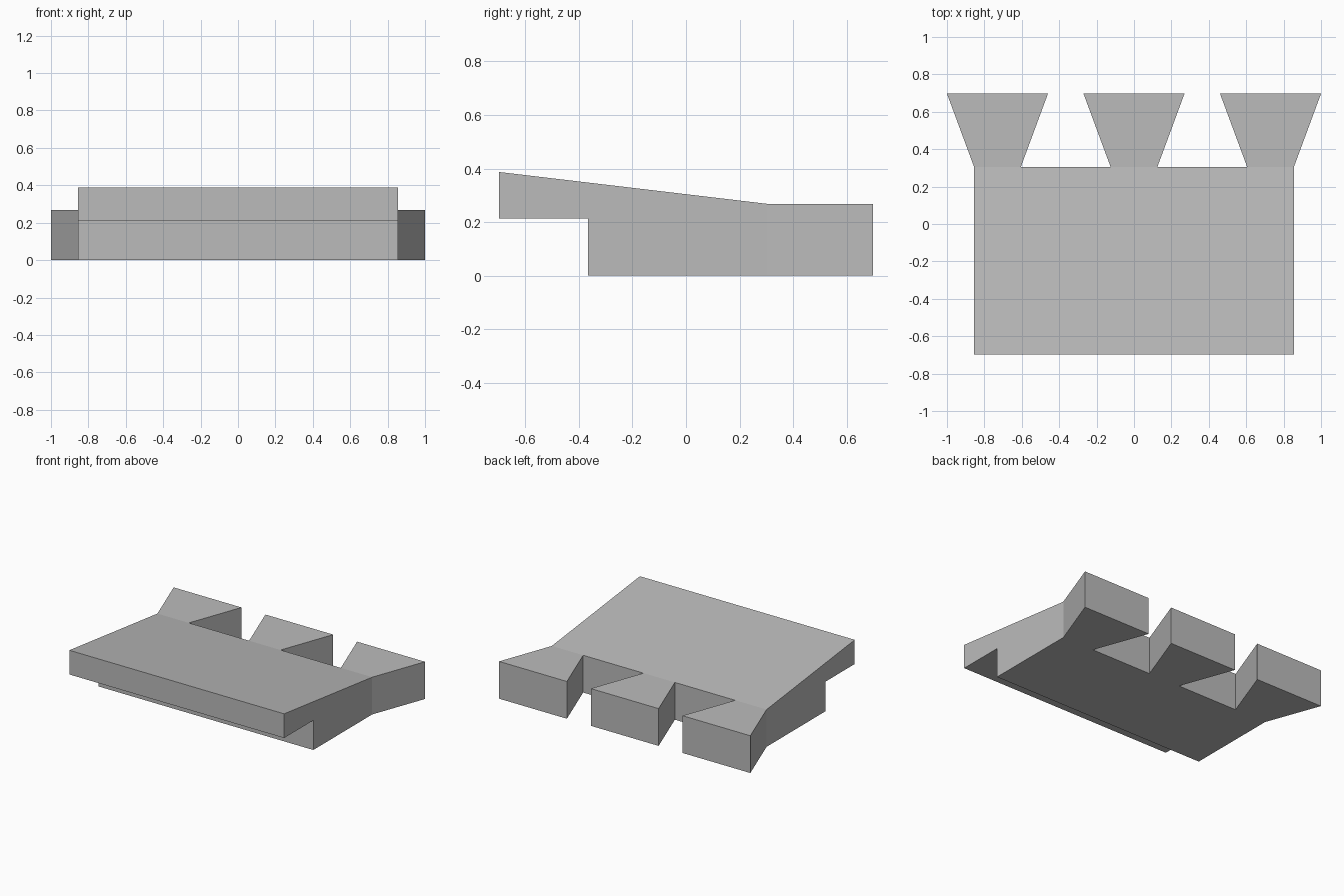
import bpy
import bmesh
from mathutils import Vector

if "Cube" in bpy.data.objects:
    bpy.data.objects.remove(bpy.data.objects["Cube"], do_unlink=True)

grey = bpy.data.materials.new("plain grey")
grey.use_nodes = True
colour = (0.5, 0.5, 0.5, 1)
grey.diffuse_color = colour
grey.node_tree.nodes["Principled BSDF"].inputs["Base Color"].default_value = colour


def prism(name, points, offset):
    """Extrude a closed outline along an offset vector."""
    bm = bmesh.new()
    face = bm.faces.new([bm.verts.new(p) for p in points])
    new = bmesh.ops.extrude_face_region(bm, geom=[face])["geom"]
    verts = [v for v in new if isinstance(v, bmesh.types.BMVert)]
    bmesh.ops.translate(bm, verts=verts, vec=Vector(offset))
    bmesh.ops.recalc_face_normals(bm, faces=bm.faces)
    mesh = bpy.data.meshes.new(name)
    bm.to_mesh(mesh)
    bm.free()
    mesh.materials.append(grey)
    obj = bpy.data.objects.new(name, mesh)
    bpy.context.collection.objects.link(obj)
    return obj


# Plan outline: rectangular plate with three dovetails along the back
FRONT, ROOT, BACK = -0.697, 0.305, 0.697
PITCH, NARROW, WIDE = 0.73, 0.125, 0.27
edge = PITCH + NARROW
plan = [(-edge, FRONT), (edge, FRONT)]
for centre in (PITCH, 0, -PITCH):
    plan += [(centre + NARROW, ROOT), (centre + WIDE, BACK),
             (centre - WIDE, BACK), (centre - NARROW, ROOT)]
plate = prism("dovetail_plate", [(x, y, -0.1) for x, y in plan], (0, 0, 1))

# Side profile: sloping top and a step under the front lip
TOP, LEVEL, STEP_Y, STEP_Z = 0.387, 0.268, -0.365, 0.213
slope = (TOP - LEVEL) / (ROOT - FRONT)
far = 0.9
profile = [(-far, STEP_Z), (STEP_Y, STEP_Z), (STEP_Y, 0), (far, 0),
           (far, LEVEL), (ROOT, LEVEL), (-far, LEVEL + slope * (ROOT + far))]
side = prism("side_profile", [(-1.2, y, z) for y, z in profile], (2.4, 0, 0))
side.hide_render = True

# Keep only what both shapes share
cut = plate.modifiers.new("profile", "BOOLEAN")
cut.operation = "INTERSECT"
cut.solver = "EXACT"
cut.object = side
bpy.context.view_layer.objects.active = plate
bpy.ops.object.modifier_apply(modifier=cut.name)
bpy.data.objects.remove(side, do_unlink=True)
